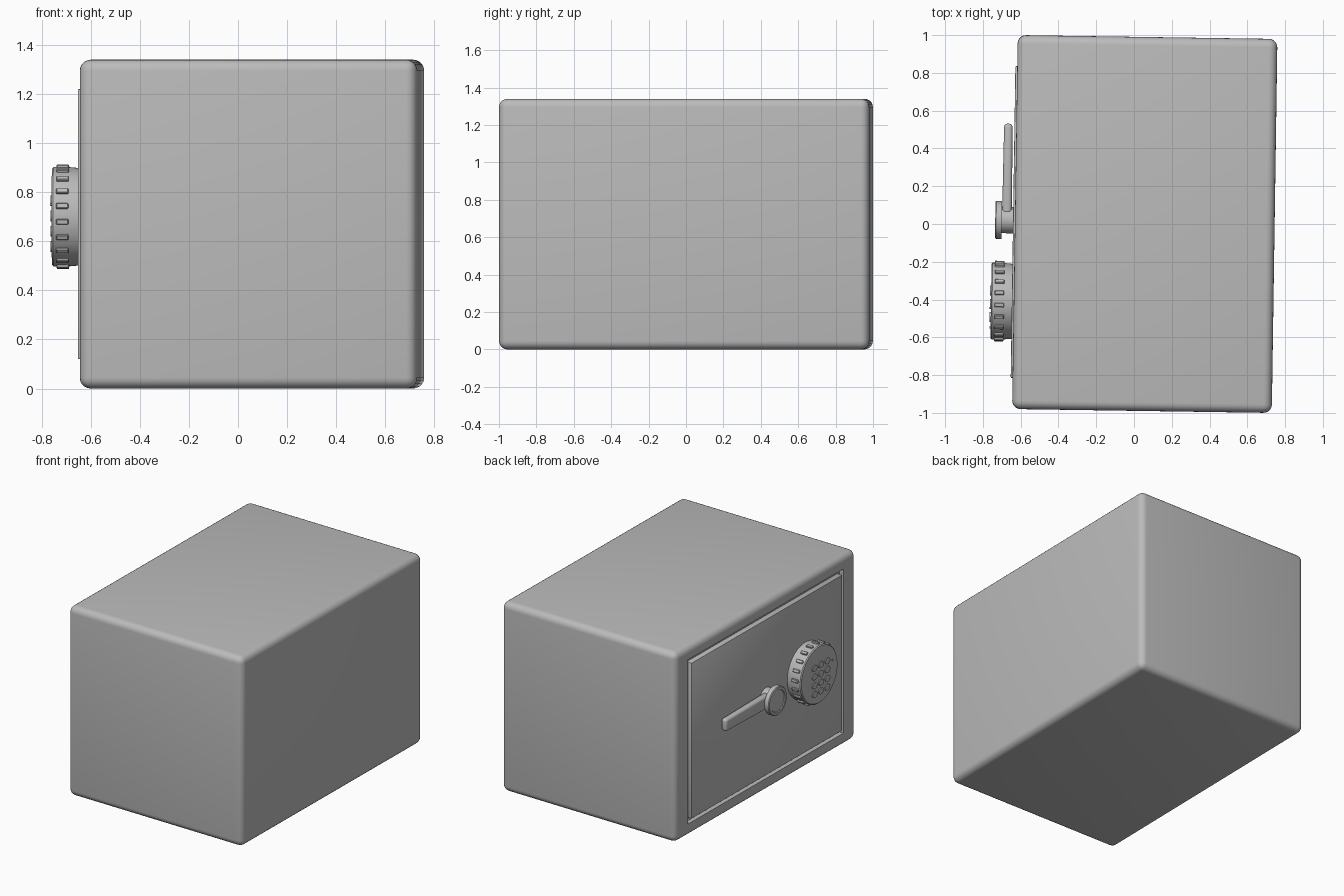
import bpy
import bmesh
import math
from mathutils import Matrix, Vector

cube = bpy.data.objects.get("Cube")
if cube:
    bpy.data.objects.remove(cube)

grey = bpy.data.materials.new("plain grey")
grey.use_nodes = True
colour = (0.5, 0.5, 0.5, 1)
grey.diffuse_color = colour
grey.node_tree.nodes["Principled BSDF"].inputs["Base Color"].default_value = colour

WIDTH, LENGTH, HEIGHT = 1.375, 1.98, 1.34
FACE = -WIDTH / 2          # plane of the door side
DOOR = FACE - 0.01         # outer plane of the door
TURN = -0.015              # the whole safe stands slightly turned


def finish(bm, name, smooth=True):
    """Turn a bmesh into an object sharing the slight turn of the safe."""
    bmesh.ops.recalc_face_normals(bm, faces=bm.faces)
    mesh = bpy.data.meshes.new(name)
    bm.to_mesh(mesh)
    bm.free()
    mesh.materials.append(grey)
    obj = bpy.data.objects.new(name, mesh)
    bpy.context.collection.objects.link(obj)
    obj.location.x = 0.057
    obj.rotation_euler.z = TURN
    if smooth:
        bpy.ops.object.select_all(action="DESELECT")
        obj.select_set(True)
        bpy.context.view_layer.objects.active = obj
        bpy.ops.object.shade_smooth_by_angle(angle=math.radians(35))
    return obj


def add_box(bm, centre, size, bevel=0, segments=1, turn=Matrix()):
    """Add a box, optionally with rounded edges."""
    part = bmesh.new()
    bmesh.ops.create_cube(part, size=1, matrix=Matrix.Diagonal((*size, 1)))
    if bevel:
        bmesh.ops.bevel(part, geom=part.edges[:], offset=bevel, segments=segments,
                        profile=0.5, affect="EDGES")
    part.transform(Matrix.Translation(centre) @ turn)
    temp = bpy.data.meshes.new("temp")
    part.to_mesh(temp)
    part.free()
    bm.from_mesh(temp)
    bpy.data.meshes.remove(temp)


def lathe(name, y, z, profile, steps=48):
    """Spin (x, radius) points around an axis parallel to x."""
    bm = bmesh.new()
    verts = [bm.verts.new((x, y, z + r)) for x, r in profile]
    edges = [bm.edges.new(pair) for pair in zip(verts, verts[1:])]
    bmesh.ops.spin(bm, geom=verts + edges, cent=(0, y, z), axis=(1, 0, 0),
                   angle=math.tau, steps=steps)
    bmesh.ops.remove_doubles(bm, verts=bm.verts, dist=0.0002)
    return finish(bm, name)


# Rounded cabinet with a shallow recess for the door
bm = bmesh.new()
add_box(bm, (0, 0, HEIGHT / 2), (WIDTH, LENGTH, HEIGHT), 0.045, 5)
bm.faces.ensure_lookup_table()
side = min(bm.faces, key=lambda f: f.calc_center_median().x - f.calc_area())
side = min((f for f in bm.faces if f.calc_area() > 1),
           key=lambda f: f.calc_center_median().x)
for depth in (0, 0.03):
    bmesh.ops.inset_individual(bm, faces=[side], thickness=0.002)
    for v in side.verts:
        v.co = Vector((FACE + depth, math.copysign(0.85, v.co.y),
                       HEIGHT / 2 + math.copysign(0.58, v.co.z - HEIGHT / 2)))
finish(bm, "cabinet")

# Door panel inside the recess
bm = bmesh.new()
add_box(bm, (DOOR + 0.021, 0, HEIGHT / 2), (0.042, 1.65, 1.1), 0.004, 2)
finish(bm, "door")

# Round combination dial
DIAL_Y, DIAL_Z, DIAL_R = -0.42, 0.7, 0.203
FRONT = -0.808
lathe("dial", DIAL_Y, DIAL_Z, [
    (DOOR + 0.005, 0), (DOOR + 0.005, DIAL_R - 0.005), (FRONT + 0.06, DIAL_R),
    (FRONT + 0.006, DIAL_R), (FRONT, DIAL_R - 0.006), (FRONT, 0)], 64)

# Grip ribs around the dial
bm = bmesh.new()
RIBS = 20
for i in range(RIBS):
    turn = Matrix.Rotation(math.tau * i / RIBS + 0.1, 4, "X")
    spot = Vector((FRONT + 0.044, DIAL_Y, DIAL_Z)) + turn @ Vector((0, DIAL_R, 0))
    add_box(bm, spot, (0.05, 0.022, 0.022), 0.003, 1, turn)
finish(bm, "dial_ribs")

# Keypad buttons and indicator on the dial
bm = bmesh.new()
quarter = Matrix.Rotation(math.pi / 2, 4, "Y")


def add_button(y, z, radius):
    place = Matrix.Translation((FRONT, y, z)) @ Matrix.Diagonal((1, 1.2, 1, 1))
    bmesh.ops.create_cone(bm, cap_ends=True, segments=20, radius1=radius,
                          radius2=radius, depth=0.012, matrix=place @ quarter)


for col in (-1, 0, 1):
    for row in range(4):
        add_button(DIAL_Y - 0.015 + col * 0.07, 0.765 - row * 0.062, 0.022)
add_button(DIAL_Y - 0.14, 0.75, 0.005)
finish(bm, "keypad_buttons")

# Handle hub: stem, round cap and raised centre
HUB_Y, HUB_Z = 0.01, 0.67
lathe("handle_hub", HUB_Y, HUB_Z, [
    (DOOR + 0.005, 0), (DOOR + 0.005, 0.07), (-0.757, 0.07), (-0.757, 0.1),
    (-0.787, 0.1), (-0.792, 0.095), (-0.792, 0.078), (-0.787, 0.074),
    (-0.787, 0)], 40)

# Lever, slightly thinner toward its rounded tip
bm = bmesh.new()
add_box(bm, (-0.73, 0.28, HUB_Z + 0.005), (0.052, 0.48, 0.1), 0.02, 5)
for v in bm.verts:
    slim = 1 - 0.3 * (v.co.y - 0.04)
    v.co.x = -0.73 + (v.co.x + 0.73) * slim
    v.co.z = HUB_Z + (v.co.z - HUB_Z) * slim
finish(bm, "handle_lever")
